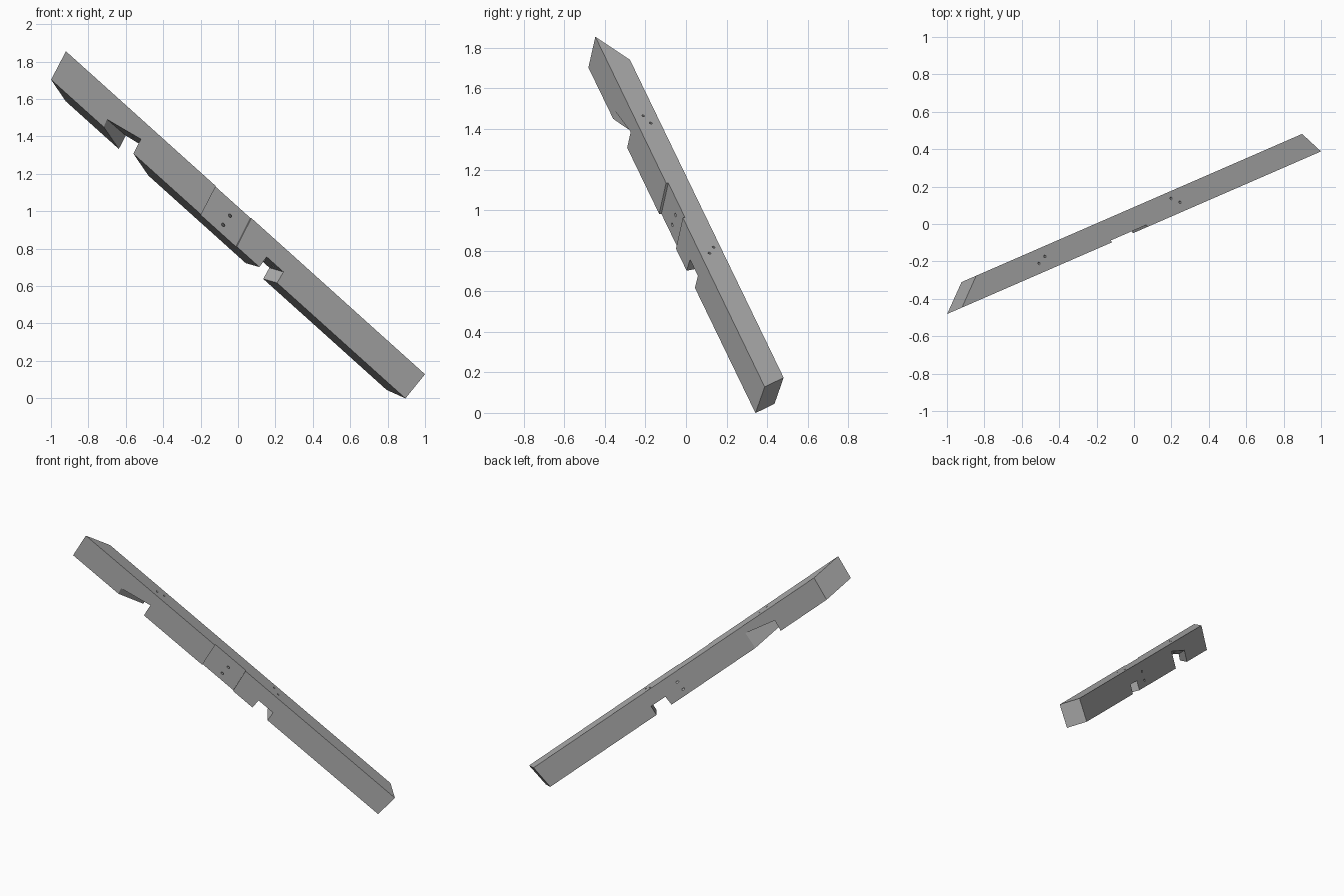
import bpy
import bmesh
from mathutils import Matrix, Vector

cube = bpy.data.objects.get("Cube")
if cube:
    bpy.data.objects.remove(cube, do_unlink=True)

DEPTH, HEIGHT = 0.126, 0.172

# Beam frame: x runs down the length, y from front to back, z up to the top face
along = Vector((0.7074, 0.3077, -0.6363)).normalized()
across = Vector((-along.y, along.x, 0)).normalized()
up = along.cross(across)
frame = Matrix((along, across, up)).transposed().to_4x4()
frame.translation = (-0.92, -0.447, 1.855)

timber = bpy.data.materials.new("timber_grey")
timber.use_nodes = True
grey = (0.42, 0.42, 0.42, 1)
timber.diffuse_color = grey
timber.node_tree.nodes["Principled BSDF"].inputs["Base Color"].default_value = grey


def make_object(name, bm):
    bmesh.ops.recalc_face_normals(bm, faces=bm.faces)
    mesh = bpy.data.meshes.new(name)
    bm.to_mesh(mesh)
    bm.free()
    mesh.materials.append(timber)
    obj = bpy.data.objects.new(name, mesh)
    bpy.context.collection.objects.link(obj)
    obj.matrix_world = frame
    return obj


def block(name, front, back, start=0.0, end=1.0):
    """Solid between a front and a back outline of (length, height) points."""
    bm = bmesh.new()
    rings = []
    for k in (start, end):
        rings.append([bm.verts.new((a + (c - a) * k, DEPTH * k, b + (d - b) * k))
                      for (a, b), (c, d) in zip(front, back)])
    bm.faces.new(rings[0])
    bm.faces.new(rings[1])
    for i in range(len(front)):
        j = (i + 1) % len(front)
        bm.faces.new((rings[0][i], rings[0][j], rings[1][j], rings[1][i]))
    return make_object(name, bm)


def drill(name, a, b, radius=0.0075):
    """Round peg-hole cutter from a to b."""
    a, b = Vector(a), Vector(b)
    bm = bmesh.new()
    turn = (b - a).to_track_quat('Z', 'Y').to_matrix().to_4x4()
    bmesh.ops.create_cone(bm, cap_ends=True, segments=12, radius1=radius, radius2=radius,
                          depth=(b - a).length, matrix=Matrix.Translation((a + b) / 2) @ turn)
    return make_object(name, bm)


# Main beam with skewed ends
beam = block("beam",
             [(0, 0), (2.714, 0), (2.708, -HEIGHT), (0.03, -HEIGHT)],
             [(0.179, 0), (2.642, 0), (2.637, -HEIGHT), (0.21, -HEIGHT)])

cutters = [
    # Sloping skewed notch near the high end
    block("upper_notch_cutter",
          [(0.416, -0.128), (0.637, -0.084), (0.659, -0.21), (0.437, -0.21)],
          [(0.597, -0.091), (0.822, -0.05), (0.842, -0.21), (0.62, -0.21)], -0.15, 1.15),
    # Square notch below the middle
    block("lower_notch_cutter",
          [(1.602, -0.103), (1.729, -0.103), (1.742, -0.21), (1.606, -0.21)],
          [(1.569, -0.103), (1.694, -0.103), (1.709, -0.21), (1.573, -0.21)], -0.15, 1.15),
    # Shallow housing across the front face
    block("housing_cutter",
          *[[(1.13, 0.02), (1.398, 0.02), (1.439, -0.2), (1.169, -0.2)]] * 2, -0.2, 0.095),
]

# Skewed peg holes through the housing
for t in (-0.066, -0.129):
    cutters.append(drill("side_peg_cutter", (1.258, -0.025, t), (1.463, 0.151, t)))

# Peg holes from the top face down into the notches
for s, w in ((0.612, 0.052), (0.669, 0.074), (1.631, 0.089), (1.677, 0.051)):
    cutters.append(drill("top_peg_cutter", (s, w, 0.03), (s, w, -0.14)))

for cutter in cutters:
    cutter.hide_render = True
    cut = beam.modifiers.new(cutter.name, 'BOOLEAN')
    cut.operation = 'DIFFERENCE'
    cut.solver = 'EXACT'
    cut.object = cutter

# Bake the cuts and drop the cutters
bpy.context.view_layer.update()
graph = bpy.context.evaluated_depsgraph_get()
carved = bpy.data.meshes.new_from_object(beam.evaluated_get(graph))
beam.modifiers.clear()
beam.data = carved
for cutter in cutters:
    bpy.data.objects.remove(cutter, do_unlink=True)
